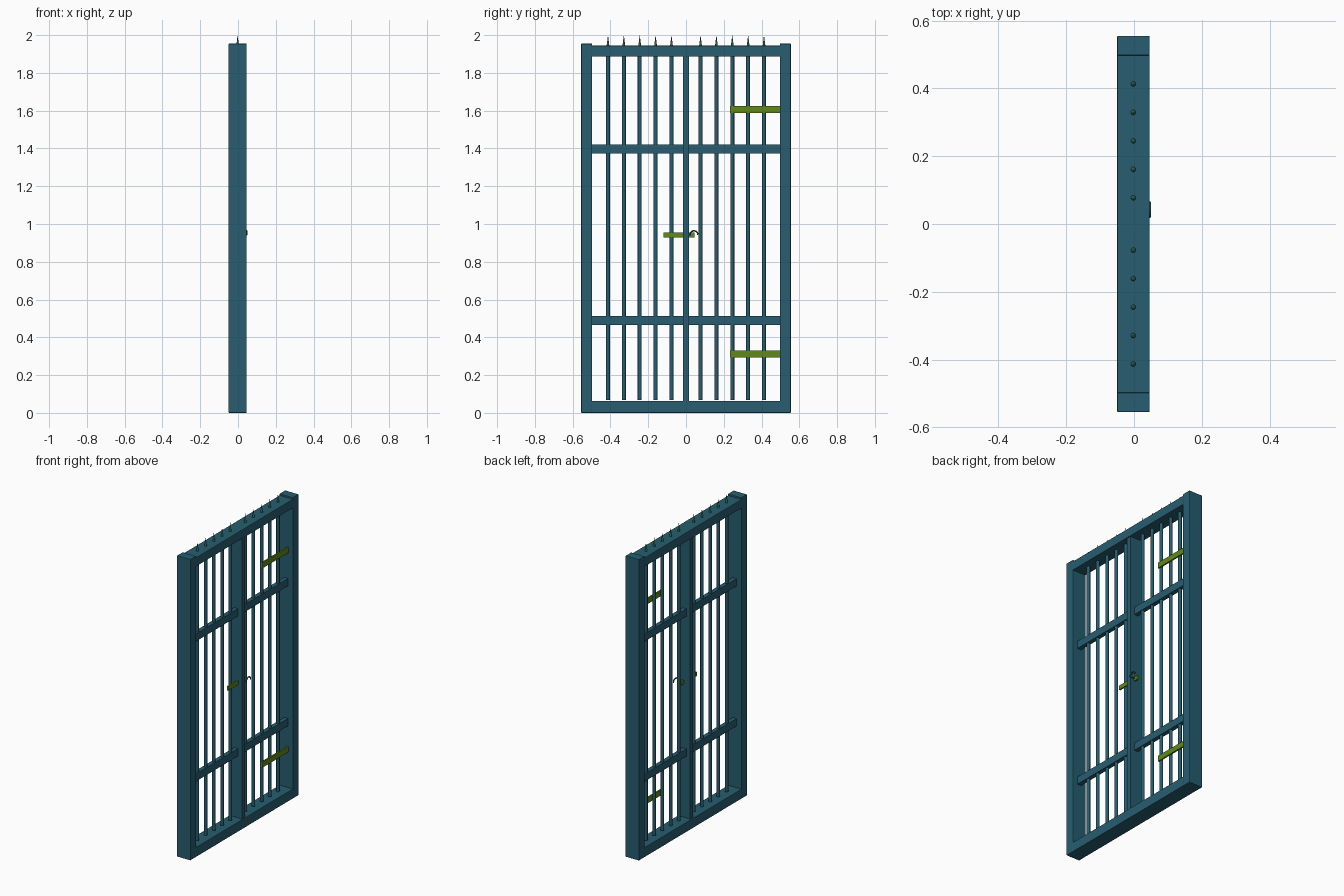
import bpy, bmesh, math
from mathutils import Vector

if "Cube" in bpy.data.objects:
    bpy.data.objects.remove(bpy.data.objects["Cube"])


def material(name, rgb):
    m = bpy.data.materials.new(name)
    m.diffuse_color = (*rgb, 1)
    m.use_nodes = True
    m.node_tree.nodes["Principled BSDF"].inputs["Base Color"].default_value = m.diffuse_color
    return m


STEEL = material("blue_steel", (0.02, 0.11, 0.16))
GREEN = material("green_fitting", (0.12, 0.25, 0.01))
DARK = material("dark_green", (0.02, 0.12, 0.06))


def box(name, x, y, z, mat=STEEL, bevel=0.0):
    """Box spanning the (min, max) ranges x, y, z."""
    bm = bmesh.new()
    bmesh.ops.create_cube(bm, size=1)
    for v in bm.verts:
        v.co = Vector([(r[0] + r[1]) / 2 + c * (r[1] - r[0]) for r, c in zip((x, y, z), v.co)])
    me = bpy.data.meshes.new(name)
    bm.to_mesh(me)
    bm.free()
    me.materials.append(mat)
    ob = bpy.data.objects.new(name, me)
    bpy.context.collection.objects.link(ob)
    if bevel:
        b = ob.modifiers.new("edge", 'BEVEL')
        b.width, b.segments = bevel, 2
    return ob


def rod(name, loc, z0, z1, r0, r1, mat):
    """Upright cylinder or cone."""
    bpy.ops.mesh.primitive_cone_add(vertices=12, radius1=r0, radius2=r1, depth=z1 - z0,
                                    location=(loc[0], loc[1], (z0 + z1) / 2))
    ob = bpy.context.object
    ob.name = name
    ob.data.materials.append(mat)
    bpy.ops.object.shade_smooth_by_angle(angle=math.radians(40))
    return ob


DEPTH = (-0.05, 0.046)
CX = -0.002

# Outer frame
for side, s in (("left", -1), ("right", 1)):
    box(f"{side}_post", DEPTH, sorted((s * 0.497, s * 0.555)), (0, 1.955), bevel=0.003)
box("top_beam", DEPTH, (-0.5, 0.5), (1.886, 1.944), bevel=0.003)
box("bottom_beam", DEPTH, (-0.5, 0.5), (0, 0.063), bevel=0.003)

# Centre post
box("centre_post", (-0.04, 0.04), (-0.017, 0.017), (0.06, 1.89))

# Cross rails, one per leaf
for level, z in (("lower", 0.488), ("upper", 1.397)):
    for side, s in (("left", -1), ("right", 1)):
        box(f"{level}_{side}_rail", (CX - 0.014, CX + 0.014),
            sorted((s * 0.016, s * 0.498)), (z - 0.024, z + 0.024))

# Upright bars and the spikes above them
for s in (-1, 1):
    for i in range(5):
        y = s * (0.077 + i * 0.084)
        rod("bar", (CX, y), 0.068, 1.89, 0.0105, 0.0105, STEEL)
        rod("spike", (CX, y), 1.935, 2.0, 0.0085, 0.0, DARK)

# Hinge straps
for level, z in (("lower", 0.312), ("upper", 1.606)):
    box(f"{level}_hinge_strap", (0.004, 0.014), (0.232, 0.498), (z - 0.018, z + 0.018), GREEN)

# Latch bar through the centre post
box("latch_bar", (0.004, 0.014), (-0.118, 0.045), (0.928, 0.955), GREEN)


def wire(name, points, r):
    cu = bpy.data.curves.new(name, 'CURVE')
    cu.dimensions = '3D'
    cu.bevel_depth, cu.bevel_resolution, cu.use_fill_caps = r, 2, True
    sp = cu.splines.new('POLY')
    sp.points.add(len(points) - 1)
    for p, co in zip(sp.points, points):
        p.co = (*co, 1)
    cu.materials.append(DARK)
    ob = bpy.data.objects.new(name, cu)
    bpy.context.collection.objects.link(ob)


# Latch handle: arched hook on a short stem
arc = [math.pi * (1 - i / 12) for i in range(13)]
hook = [(0.046, 0.042 + 0.021 * math.cos(a), 0.943 + 0.021 * math.sin(a)) for a in arc]
wire("latch_hook", [(0.012, 0.021, 0.943)] + hook, 0.004)
